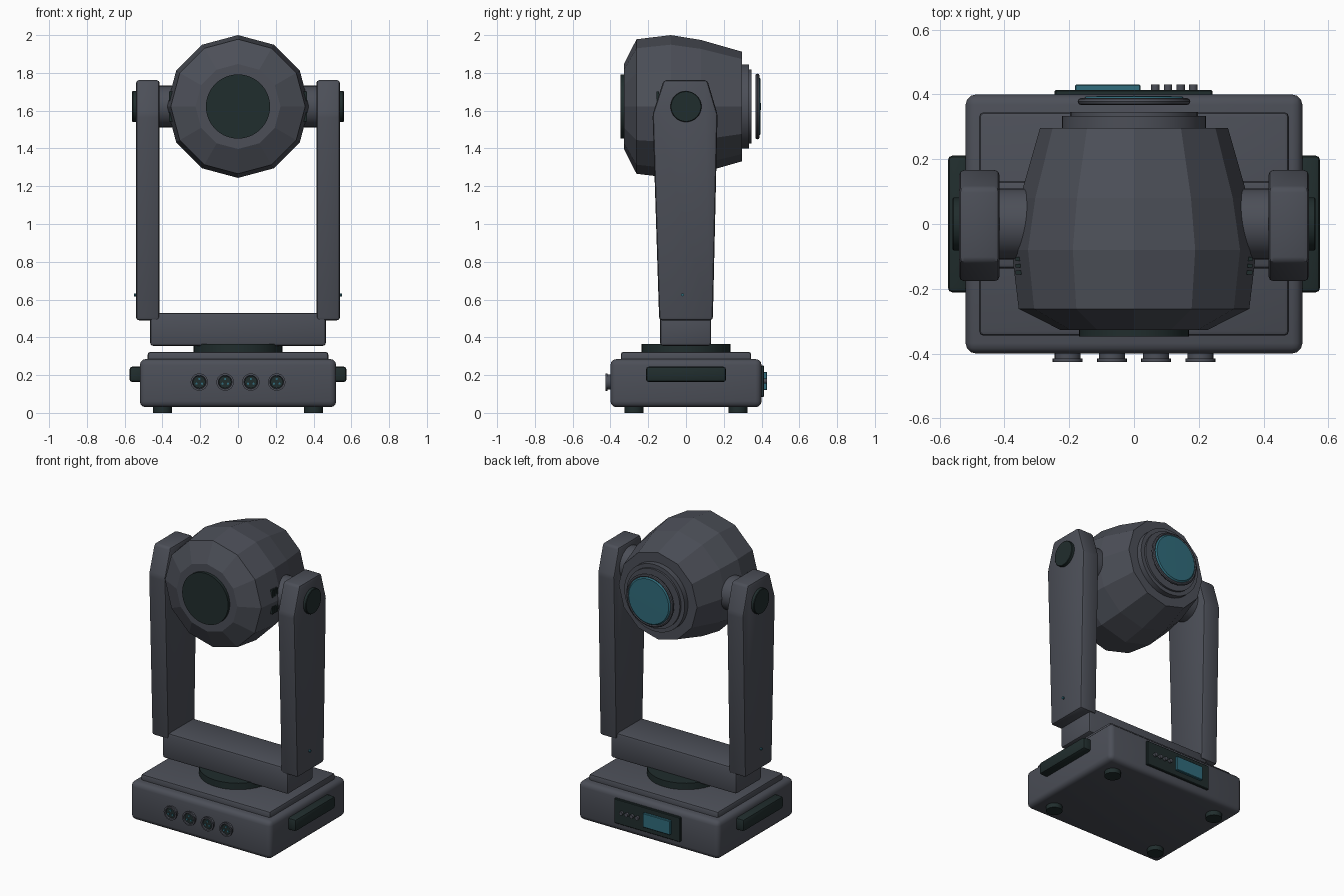
import bpy, bmesh, math
from mathutils import Matrix, Vector

if "Cube" in bpy.data.objects:
    bpy.data.objects.remove(bpy.data.objects["Cube"])


def material(name, rgb):
    m = bpy.data.materials.new(name)
    m.diffuse_color = (*rgb, 1)
    m.use_nodes = True
    m.node_tree.nodes["Principled BSDF"].inputs["Base Color"].default_value = m.diffuse_color
    return m


GREY = material("graphite grey", (0.072, 0.078, 0.097))
DARK = material("dark rubber", (0.0145, 0.026, 0.026))
TEAL = material("teal glass", (0.03, 0.15, 0.20))


def finish(name, bm, mat, smooth=True):
    bmesh.ops.recalc_face_normals(bm, faces=bm.faces)
    me = bpy.data.meshes.new(name)
    bm.to_mesh(me)
    bm.free()
    me.materials.append(mat)
    if smooth:
        me.shade_smooth()
        me.set_sharp_from_angle(angle=math.radians(35))
    ob = bpy.data.objects.new(name, me)
    bpy.context.collection.objects.link(ob)
    return ob


def round_edges(bm, width, segments=2):
    if width:
        bmesh.ops.bevel(bm, geom=bm.edges[:], offset=width, segments=segments,
                        profile=0.5, affect='EDGES', clamp_overlap=True)


def box(name, lo, hi, mat, bevel=0.0, segments=2):
    lo, hi = Vector(lo), Vector(hi)
    bm = bmesh.new()
    bmesh.ops.create_cube(bm, size=1)
    for v in bm.verts:
        v.co = Vector([c * s for c, s in zip(v.co, hi - lo)]) + (lo + hi) / 2
    round_edges(bm, bevel, segments)
    return finish(name, bm, mat)


def lathe(name, profile, origin, axis, mat, sides=32, smooth=True):
    """Spin (radius, distance) points around an axis; radius 0 closes an end."""
    bm = bmesh.new()
    turn = Vector((0, 0, 1)).rotation_difference(Vector(axis)).to_matrix().to_4x4()
    place = Matrix.Translation(origin) @ turn
    rings = []
    for r, d in profile:
        n = sides if r else 1
        rings.append([bm.verts.new(place @ Vector((r * math.cos(2 * math.pi * i / sides),
                                                   r * math.sin(2 * math.pi * i / sides), d)))
                      for i in range(n)])
    for a, b in zip(rings, rings[1:]):
        for i in range(sides):
            j = (i + 1) % sides
            quad = [a[i % len(a)], a[j % len(a)], b[j % len(b)], b[i % len(b)]]
            bm.faces.new(list(dict.fromkeys(quad)))
    return finish(name, bm, mat, smooth)


def disc(name, r, d0, d1, origin, axis, mat, sides=32, chamfer=0.0):
    c = chamfer
    pts = [(0, d0), (r, d0), (r, d1 - c)] + ([(r - c, d1)] if c else [(r, d1)])
    if not c:
        pts = pts[:2] + [(r, d1)]
    return lathe(name, pts + [(0, d1)], origin, axis, mat, sides)


X, Y, Z = (1, 0, 0), (0, 1, 0), (0, 0, 1)
FRONT = (0, -1, 0)

# Base housing, stepped lid and turntable
box("base_housing", (-0.52, -0.40, 0.03), (0.52, 0.40, 0.285), GREY, 0.032, 3)
box("base_lid", (-0.478, -0.345, 0.26), (0.478, 0.345, 0.323), GREY, 0.014)
disc("turntable", 0.235, 0.31, 0.366, (0, 0, 0), Z, DARK, 40)

# Feet and carrying handles
for sx in (-1, 1):
    for sy in (-1, 1):
        disc("foot", 0.05, 0, 0.05, (0.4 * sx, 0.275 * sy, 0), Z, DARK, 20)
    x0, x1 = sorted((0.50 * sx, 0.575 * sx))
    box("side_handle", (x0, -0.212, 0.163), (x1, 0.212, 0.245), DARK, 0.016)

# Round sockets with pins on the front
for x in (-0.205, -0.068, 0.068, 0.205):
    at = (x, -0.40, 0.163)
    lathe("socket_shell", [(0.040, -0.01), (0.040, 0.015), (0.046, 0.016), (0.046, 0.026),
                           (0.036, 0.026), (0.034, 0.005), (0, 0.005)], at, FRONT, GREY, 24)
    disc("socket_insert", 0.033, 0, 0.018, at, FRONT, DARK, 20)
    for k in range(3):
        a = math.radians(90 + 120 * k)
        disc("socket_pin", 0.006, 0.01, 0.023,
             (x + 0.017 * math.cos(a), -0.40, 0.163 + 0.017 * math.sin(a)), FRONT, TEAL, 8)

# Control panel on the back
box("control_panel", (-0.245, 0.39, 0.085), (0.242, 0.414, 0.25), DARK, 0.004, 1)
box("display", (-0.182, 0.40, 0.122), (0.02, 0.43, 0.216), TEAL, 0.003, 1)
for x in (0.066, 0.105, 0.144, 0.183):
    disc("panel_button", 0.013, 0.40, 0.43, (x, 0, 0.168), Y, GREY, 12)

# Yoke crossbar
box("yoke_crossbar", (-0.465, -0.137, 0.355), (0.465, 0.133, 0.53), GREY, 0.015)

# Yoke arms, axles, caps and indicator lights
ARM = [(-0.142, 0.49), (0.142, 0.49), (0.167, 1.58), (0.113, 1.762), (-0.118, 1.762), (-0.177, 1.58)]
for sx in (-1, 1):
    bm = bmesh.new()
    inner = [bm.verts.new((0.415 * sx, y, z)) for y, z in ARM]
    outer = [bm.verts.new((0.54 * sx, y, z)) for y, z in ARM]
    bm.faces.new(inner)
    bm.faces.new(outer)
    for i in range(len(ARM)):
        j = (i + 1) % len(ARM)
        bm.faces.new((inner[i], inner[j], outer[j], outer[i]))
    round_edges(bm, 0.016)
    finish("yoke_arm", bm, GREY)
    side = (sx, 0, 0)
    disc("tilt_axle", 0.11, 0.30, 0.43, (0, 0, 1.622), side, GREY)
    disc("axle_cap", 0.082, 0.53, 0.56, (0, 0, 1.622), side, DARK, 32, 0.003)
    disc("indicator_light", 0.008, 0.53, 0.55, (0, -0.018, 0.625), side, TEAL, 10)

# Faceted lamp head
HEAD = (0, 0, 1.622)
lathe("lamp_head", [(0, -0.328), (0.225, -0.328), (0.356, -0.262), (0.378, -0.08),
                    (0.352, 0.08), (0.29, 0.297), (0, 0.297)], HEAD, Y, GREY, 12, False)
disc("rear_cover", 0.17, -0.347, -0.32, HEAD, Y, DARK, 40)

# Stepped collar, lens ring and lens
disc("lens_collar", 0.223, 0.28, 0.333, HEAD, Y, GREY, 40)
disc("lens_collar_step", 0.197, 0.32, 0.346, HEAD, Y, GREY, 40)
RING = [(0.163 + 0.011 * math.cos(k * math.pi / 4), 0.378 + 0.011 * math.sin(k * math.pi / 4))
        for k in range(9)]
lathe("lens_ring", RING, HEAD, Y, GREY, 40)
lathe("lens", [(0, 0.372), (0.157, 0.372), (0.157, 0.386), (0.148, 0.394), (0, 0.396)],
      HEAD, Y, TEAL, 40)

# Cooling slots on both flanks of the head
for sx in (-1, 1):
    for sz in (-1, 1):
        for y in (-0.108, -0.129, -0.150):
            x0, x1 = sorted((0.335 * sx, 0.366 * sx))
            box("cooling_slot", (x0, y - 0.006, 1.622 + sz * 0.055 - 0.025),
                (x1, y + 0.006, 1.622 + sz * 0.055 + 0.025), DARK)
